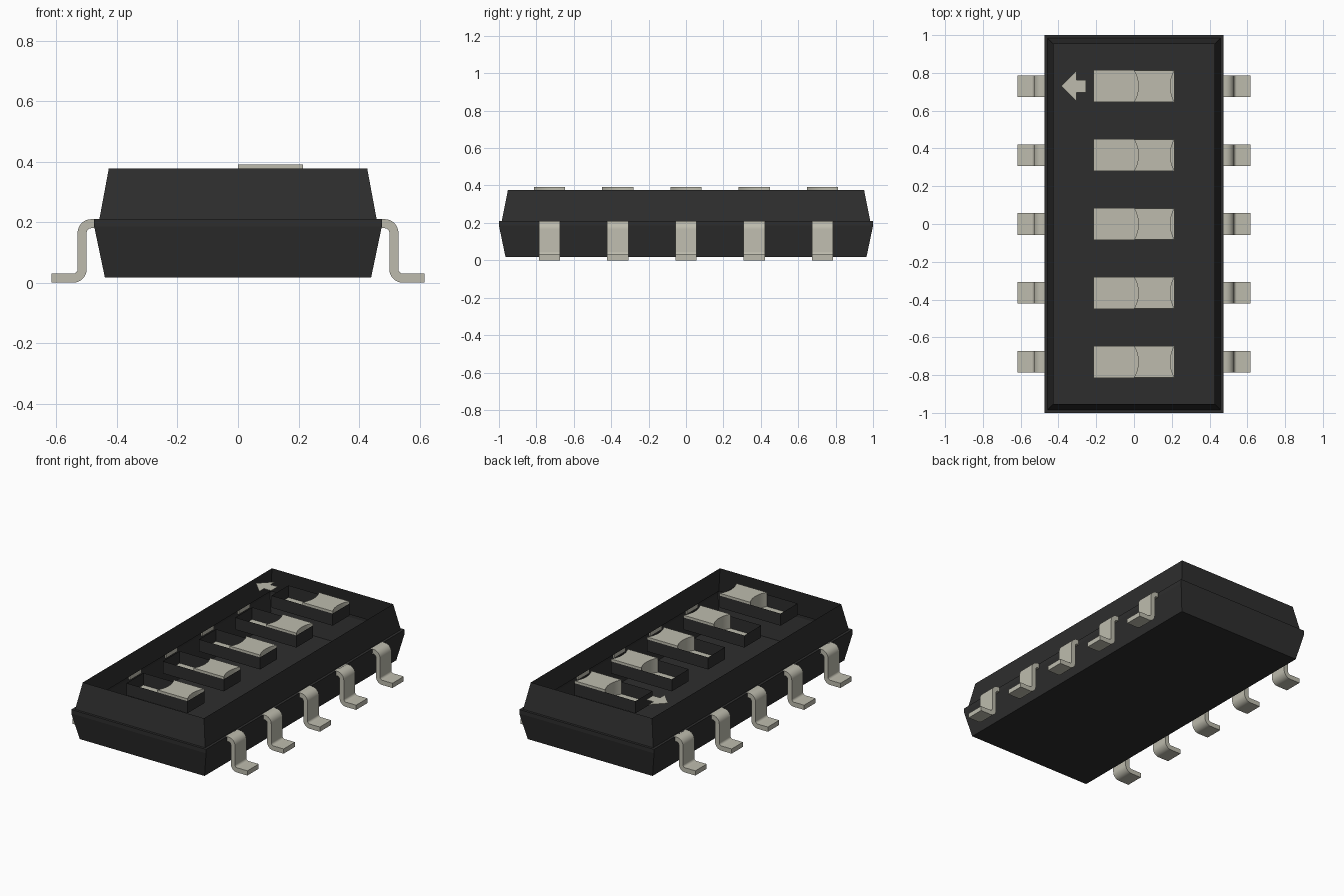
import bpy, bmesh, math
from mathutils import Vector

cube = bpy.data.objects.get("Cube")
if cube:
    bpy.data.objects.remove(cube, do_unlink=True)


def material(name, rgb, rough):
    m = bpy.data.materials.new(name)
    m.use_nodes = True
    m.diffuse_color = (*rgb, 1)
    bsdf = m.node_tree.nodes["Principled BSDF"]
    bsdf.inputs["Base Color"].default_value = (*rgb, 1)
    bsdf.inputs["Roughness"].default_value = rough
    return m


BLACK = material("black plastic", (0.027, 0.027, 0.027), 0.6)
PALE = material("pale metal", (0.51, 0.5, 0.42), 0.5)

TOP, WELL = 0.377, 0.30          # deck height and slot floor height
HX, HY = 0.215, 0.085            # slot half sizes
ROWS = [0.365 * i for i in (-2, -1, 0, 1, 2)]


def finish(name, bm, mats, smooth=False, recalc=True):
    if recalc:
        bmesh.ops.recalc_face_normals(bm, faces=bm.faces)
    me = bpy.data.meshes.new(name)
    bm.to_mesh(me)
    bm.free()
    for m in mats:
        me.materials.append(m)
    ob = bpy.data.objects.new(name, me)
    bpy.context.collection.objects.link(ob)
    if smooth:
        bpy.ops.object.select_all(action='DESELECT')
        ob.select_set(True)
        bpy.context.view_layer.objects.active = ob
        bpy.ops.object.shade_smooth_by_angle(angle=math.radians(35))
    return ob


def ring(bm, hx, hy, z, cy=0):
    return [bm.verts.new((sx * hx, cy + sy * hy, z))
            for sx, sy in ((-1, -1), (1, -1), (1, 1), (-1, 1))]


def bridge(bm, a, b):
    n = len(a)
    for i in range(n):
        bm.faces.new((a[i], a[(i + 1) % n], b[(i + 1) % n], b[i]))


def prism(name, outline, offset, mat, smooth=False):
    """Extrude a closed outline of 3D points along an offset."""
    bm = bmesh.new()
    lo = [bm.verts.new(p) for p in outline]
    hi = [bm.verts.new(Vector(p) + Vector(offset)) for p in outline]
    bm.faces.new(lo)
    bm.faces.new(hi)
    bridge(bm, lo, hi)
    return finish(name, bm, [mat], smooth)


def arc(cx, cy, r, start, end, steps=8):
    return [(cx + r * math.cos(math.radians(start + (end - start) * i / steps)),
             cy + r * math.sin(math.radians(start + (end - start) * i / steps)))
            for i in range(steps + 1)]


# Housing: open-topped thin shell with a parting ledge
bm = bmesh.new()
rings = [ring(bm, *s) for s in ((0.44, 0.965, 0.018), (0.475, 1.0, 0.185),
                                (0.475, 1.0, 0.21), (0.458, 0.985, 0.21),
                                (0.427, 0.952, TOP))]
bm.faces.new(rings[0][::-1])
for a, b in zip(rings, rings[1:]):
    bridge(bm, a, b)
finish("housing", bm, [BLACK], recalc=False)

# Gull-wing lead profile: outer edge outward, inner edge back
T, R_OUT, R_IN = 0.03, 0.045, 0.015
X_OUT, Z_TOP = 0.53, 0.21
upper = (X_OUT - R_OUT, Z_TOP - R_OUT)
lower = (X_OUT - T + R_OUT, R_OUT)
lead = ([(0.465, Z_TOP)] + arc(*upper, R_OUT, 90, 0)
        + arc(*lower, R_IN, 180, 270) + [(0.617, T), (0.617, 0)]
        + arc(*lower, R_OUT, 270, 180) + arc(*upper, R_IN, 0, 90)
        + [(0.465, Z_TOP - T)])

# Slider outline: block with a shallow scoop at each end
SAG = 0.023
R = (HY ** 2 + SAG ** 2) / (2 * SAG)
A = math.degrees(math.asin(HY / R))
slider = (arc(SAG - R, 0, R, A, -A, 10)
          + arc(HX - SAG + R, 0, R, 180 + A, 180 - A, 10))

for n, y in enumerate(ROWS, 1):
    # Slot walls and pale slot floor
    bm = bmesh.new()
    base, rim = ring(bm, HX, HY, WELL, y), ring(bm, HX, HY, TOP, y)
    bridge(bm, base, rim)
    bm.faces.new(base).material_index = 1
    finish(f"slot_{n}", bm, [BLACK, PALE])

    # Slider
    inset = 0.98
    prism(f"slider_{n}", [(x, y + v * inset, WELL + 0.001) for x, v in slider],
          (0, 0, 0.39 - WELL), PALE, smooth=True)

    # Leads on both sides
    for side, s in (("left", 1), ("right", -1)):
        prism(f"lead_{side}_{n}", [(s * x, y - 0.057, z) for x, z in lead],
              (0, 0.114, 0), PALE, smooth=True)

# Direction arrow
half = [(-0.385, 0), (-0.305, 0.08), (-0.305, 0.033), (-0.255, 0.033)]
arrow = half + [(x, -v) for x, v in half[:0:-1]]
prism("arrow_mark", [(x, ROWS[-1] + v, TOP - 0.002) for x, v in arrow],
      (0, 0, 0.003), PALE)
